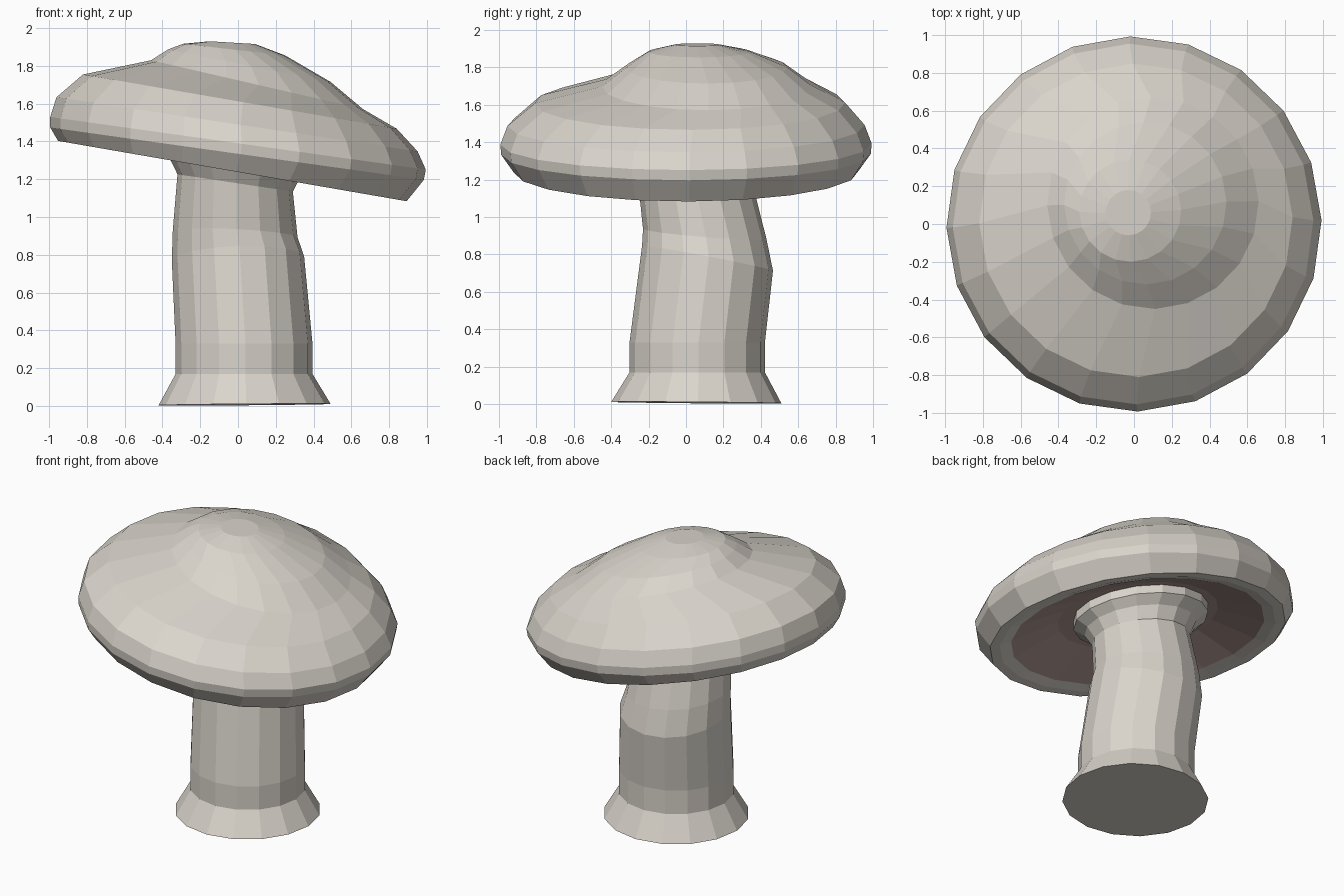
import bpy, bmesh, math

if "Cube" in bpy.data.objects:
    bpy.data.objects.remove(bpy.data.objects["Cube"])


def material(name, rgb):
    m = bpy.data.materials.new(name)
    m.diffuse_color = (*rgb, 1)
    m.use_nodes = True
    m.node_tree.nodes["Principled BSDF"].inputs["Base Color"].default_value = m.diffuse_color
    return m


cream = material("pale grey cream", (0.70, 0.66, 0.60))
brown = material("gill brown", (0.42, 0.31, 0.28))


def loft(name, rings, sides, mats, inner_from=None):
    """Skin tilted rings (cx, cy, cz, radius, x slope, y slope) and close both ends."""
    bm = bmesh.new()
    loops = []
    for cx, cy, cz, r, sx, sy in rings:
        loop = []
        for i in range(sides):
            a = math.tau * i / sides + 0.02
            dx, dy = r * math.cos(a), r * math.sin(a)
            loop.append(bm.verts.new((cx + dx, cy + dy, cz + sx * dx + sy * dy)))
        loops.append(loop)
    for k in range(len(loops) - 1):
        for i in range(sides):
            j = (i + 1) % sides
            f = bm.faces.new((loops[k][i], loops[k][j], loops[k + 1][j], loops[k + 1][i]))
            if inner_from is not None and k < inner_from:
                f.material_index = 1
    first = bm.faces.new(loops[0][::-1])
    if inner_from is not None:
        first.material_index = 1
    bm.faces.new(loops[-1])
    bmesh.ops.recalc_face_normals(bm, faces=bm.faces)
    me = bpy.data.meshes.new(name)
    bm.to_mesh(me)
    bm.free()
    for m in mats:
        me.materials.append(m)
    ob = bpy.data.objects.new(name, me)
    bpy.context.collection.objects.link(ob)
    return ob


# stem: flared foot, bent trunk, flared collar under the cap
loft("stem", [
    (0.035, 0.055, 0.008, 0.455, 0.008, -0.008),
    (0.032, 0.06, 0.17, 0.362, 0, 0),
    (0.032, 0.06, 0.33, 0.362, 0, 0),
    (0.000, 0.115, 0.78, 0.350, 0.03, -0.19),
    (-0.015, 0.10, 0.91, 0.330, -0.05, -0.08),
    (-0.015, 0.05, 1.18, 0.305, -0.15, 0),
    (-0.02, 0.04, 1.27, 0.35, -0.17, 0),
    (-0.03, 0.03, 1.33, 0.42, -0.173, 0),
    (-0.03, 0.03, 1.40, 0.42, -0.173, 0),
], 16, [cream])

# cap: gill hollow first, then lip, rounded rim and off-centre crown
T = -0.173
loft("cap", [
    (-0.03, 0, 1.40, 0.30, T, 0),
    (-0.03, 0, 1.38, 0.50, T, 0),
    (-0.03, 0, 1.265, 0.79, T, 0),
    (-0.03, 0, 1.245, 0.86, T, 0),
    (-0.03, 0, 1.243, 0.922, T, 0),
    (-0.005, 0, 1.335, 0.988, -0.14, 0),
    (0.0, 0, 1.39, 0.993, -0.14, 0),
    (-0.005, 0, 1.49, 0.955, -0.15, 0),
    (0.01, 0.02, 1.61, 0.83, T, 0),
    (0.10, 0.11, 1.70, 0.56, -0.23, 0),
    (0.06, 0.11, 1.80, 0.43, -0.20, 0),
    (-0.02, 0.07, 1.885, 0.27, -0.115, 0),
    (-0.03, 0.06, 1.922, 0.12, -0.06, 0),
], 20, [cream, brown], inner_from=2)
